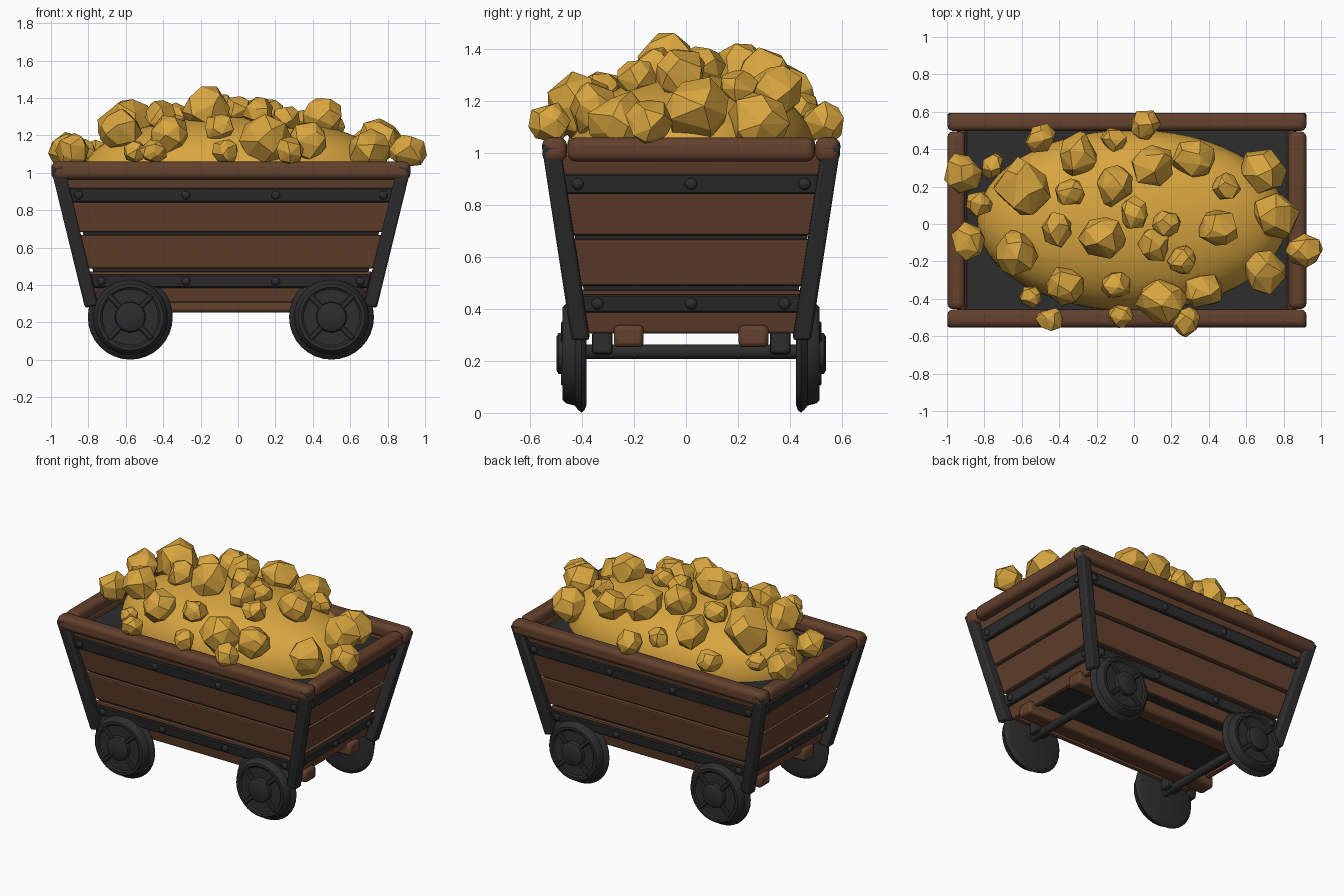
import bpy, bmesh, math, random
from mathutils import Vector, Matrix

if "Cube" in bpy.data.objects:
    bpy.data.objects.remove(bpy.data.objects["Cube"])

random.seed(4)
CX, CY = -0.038, 0.02          # cart centre


def material(name, rgb):
    m = bpy.data.materials.new(name)
    m.diffuse_color = (*rgb, 1)
    m.use_nodes = True
    m.node_tree.nodes["Principled BSDF"].inputs["Base Color"].default_value = m.diffuse_color
    return m


WOOD = material("brown_wood", (0.125, 0.052, 0.026))
IRON = material("dark_iron", (0.026, 0.026, 0.027))
GOLD = material("gold_ore", (0.69, 0.38, 0.05))


def finish(bm, name, mat, bevel=0, segments=1, smooth=None, offset=True):
    if offset:
        bmesh.ops.translate(bm, vec=(CX, CY, 0), verts=bm.verts)
    bmesh.ops.recalc_face_normals(bm, faces=bm.faces)
    me = bpy.data.meshes.new(name)
    bm.to_mesh(me)
    bm.free()
    ob = bpy.data.objects.new(name, me)
    bpy.context.collection.objects.link(ob)
    me.materials.append(mat)
    if bevel:
        b = ob.modifiers.new("bevel", 'BEVEL')
        b.width, b.segments = bevel, segments
    if smooth:
        bpy.ops.object.select_all(action='DESELECT')
        ob.select_set(True)
        bpy.context.view_layer.objects.active = ob
        bpy.ops.object.shade_smooth_by_angle(angle=math.radians(smooth))
    return ob


def hexa(name, corners, mat, **kw):
    """Box from 4 bottom and 4 top corners."""
    bm = bmesh.new()
    v = [bm.verts.new(c) for c in corners]
    for f in ((0, 1, 2, 3), (4, 5, 6, 7), (0, 1, 5, 4), (1, 2, 6, 5), (2, 3, 7, 6), (3, 0, 4, 7)):
        bm.faces.new([v[i] for i in f])
    return finish(bm, name, mat, **kw)


def box(name, c, s, mat, **kw):
    bm = bmesh.new()
    bmesh.ops.create_cube(bm, size=1, matrix=Matrix.Translation(c) @ Matrix.Diagonal((*s, 1)))
    return finish(bm, name, mat, **kw)


# Sloping wall planes: half width in x and y at height z
def hx(z):
    return 0.71 + (z - 0.3) * 0.268


def hy(z):
    return 0.405 + (z - 0.3) * 0.165


def slab(name, axis, s, z0, z1, inner, outer, mat, **kw):
    """Strip lying on one sloping wall between two heights."""
    pts = []
    for z in (z0, z1):
        along, out = (hx(z), hy(z)) if axis == 'y' else (hy(z), hx(z))
        for a, o in ((-along, out - inner), (along, out - inner), (along, out + outer), (-along, out + outer)):
            pts.append((a, s * o, z) if axis == 'y' else (s * o, a, z))
    return hexa(name, pts, mat, **kw)


# Dark inner body
hexa("inner_body", [(sx * (hx(z) - .02), sy * (hy(z) - .02), z) for z in (.325, .955)
                    for sx, sy in ((-1, -1), (1, -1), (1, 1), (-1, 1))], IRON)

# Planks, iron bands and rivets on all four walls
for axis, side in (('y', -1), ('y', 1), ('x', -1), ('x', 1)):
    for z0, z1 in ((.305, .472), (.488, .668), (.682, .845), (.858, .99)):
        slab("wall_plank", axis, side, z0, z1, .03, random.uniform(0, .008), WOOD, bevel=.01, segments=2)
    for zc, h in ((.88, .038), (.42, .035)):
        slab("iron_band", axis, side, zc - h, zc + h, .01, .022, IRON, bevel=.006)
        if axis == 'y':
            end = hx(zc) - .05
            spots = (-end, -.24, .24, end)
        else:
            end = hy(zc) - .065
            spots = (-end, 0, end)
        for a in spots:
            o = side * ((hy(zc) if axis == 'y' else hx(zc)) + .022)
            p = (a, o, zc) if axis == 'y' else (o, a, zc)
            flat = (1, .75, 1, 1) if axis == 'y' else (.75, 1, 1, 1)
            bm = bmesh.new()
            bmesh.ops.create_icosphere(bm, subdivisions=2, radius=.024,
                                       matrix=Matrix.Translation(p) @ Matrix.Diagonal(flat))
            finish(bm, "rivet", IRON, smooth=40)

# Corner posts
for sx in (-1, 1):
    for sy in (-1, 1):
        pts = []
        for x, y, z in ((.745, .425, .285), (.928, .54, 1.035)):
            for dx, dy in ((-1, -1), (1, -1), (1, 1), (-1, 1)):
                pts.append((sx * x + dx * .035, sy * y + dy * .035, z + .008 * sx * -dx))
        hexa("corner_post", pts, IRON, bevel=.012, segments=2, smooth=40)

# Rim rails
for s in (-1, 1):
    box("long_rim_rail", (0, s * .525, 1.012), (1.92, .095, .095), WOOD, bevel=.03, segments=3, smooth=40)
    box("short_rim_rail", (s * .912, 0, 1.012), (.095, .95, .092), WOOD, bevel=.03, segments=3, smooth=40)
    box("floor_beam", (0, s * .24, .295), (1.5, .115, .085), WOOD, bevel=.018, segments=2, smooth=40)

# Axles, bearings and wheels
PROFILE = ((0, 0), (.195, 0), (.218, .008), (.227, .02), (.215, .034), (.2, .045),
           (.192, .078), (.178, .092), (.16, .092), (.15, .084), (.082, .084),
           (.078, .108), (.065, .116), (0, .116))
for wx in (-.538, .538):
    bm = bmesh.new()
    bmesh.ops.create_cone(bm, cap_ends=True, segments=16, radius1=.027, radius2=.027, depth=.84,
                          matrix=Matrix.Translation((wx, 0, .235)) @ Matrix.Rotation(math.pi / 2, 4, 'X'))
    finish(bm, "axle", IRON, smooth=40)
    for s in (-1, 1):
        box("axle_bearing", (wx, s * .342, .27), (.11, .08, .09), IRON, bevel=.015, segments=2)
        bm = bmesh.new()
        vs = [bm.verts.new((wx + r, s * (.402 + d), .228)) for r, d in PROFILE]
        es = [bm.edges.new(p) for p in zip(vs, vs[1:])]
        bmesh.ops.spin(bm, geom=vs + es, cent=(wx, 0, .228), axis=(0, 1, 0), angle=math.tau, steps=32)
        bmesh.ops.remove_doubles(bm, verts=bm.verts, dist=1e-4)
        finish(bm, "wheel", IRON, smooth=35)
        bm = bmesh.new()
        for k in range(4):
            a = math.pi / 4 + k * math.pi / 2
            m = (Matrix.Translation((wx, s * .488, .228)) @ Matrix.Rotation(a, 4, 'Y')
                 @ Matrix.Translation((.115, 0, 0)) @ Matrix.Diagonal((.1, .026, .03, 1)))
            bmesh.ops.create_cube(bm, size=1, matrix=m)
        finish(bm, "wheel_spokes", IRON, bevel=.006)

# Smooth gold mound
MX, MY, MW, ML, MZ, MH = -.01, .02, .83, .485, .93, .37
bm = bmesh.new()
bmesh.ops.create_uvsphere(bm, u_segments=48, v_segments=32, radius=1)
for v in bm.verts:
    z = v.co.z
    v.co = (MX + v.co.x * MW, MY + v.co.y * ML, MZ + (MH * z ** .75 if z > 0 else .2 * z))
finish(bm, "gold_mound", GOLD, smooth=60, offset=False)

# Faceted nuggets: x, y, radius; the height follows the mound
NUGGETS = ((-.91, .27, .11), (-.76, .31, .065), (-.83, .11, .075), (-.88, -.10, .1), (-.6, .19, .16),
           (-.63, -.15, .12), (-.5, .46, .08), (-.3, .37, .115), (-.34, .17, .08), (-.41, -.03, .09),
           (-.37, -.33, .11), (-.55, -.39, .06), (-.45, -.51, .07), (-.17, -.07, .125), (-.1, .21, .11),
           (-.11, .45, .07), (.06, .53, .085), (.1, .31, .12), (.32, .35, .11), (0, .06, .085),
           (.17, 0, .08), (.11, -.11, .09), (.26, -.19, .08), (.45, -.02, .115), (.49, .2, .075),
           (.69, .28, .125), (.76, .04, .13), (.91, -.14, .095), (.7, -.25, .12), (.37, -.36, .105),
           (.15, -.41, .13), (-.1, -.33, .08), (-.07, -.49, .07), (.28, -.52, .08))
for x, y, r in NUGGETS:
    d = max(0, 1 - ((x - MX) / MW) ** 2 - ((y - MY) / ML) ** 2)
    z = max(1.115, MZ + MH * d ** .36 + .4 * r)
    rot = Matrix.Rotation(random.uniform(0, 6.28), 3, 'Z') @ Matrix.Rotation(random.uniform(-.6, .6), 3, 'X')
    bm = bmesh.new()
    n = 20
    for i in range(n):
        h = 1 - 2 * (i + .5) / n
        a = i * 2.39996 + random.uniform(-.35, .35)
        w = math.sqrt(1 - h * h)
        p = Vector((w * math.cos(a) * 1.08, w * math.sin(a) * .95, h)) * random.uniform(.88, 1.08) * r
        bm.verts.new(rot @ p + Vector((x, y, z)))
    bmesh.ops.convex_hull(bm, input=bm.verts)
    finish(bm, "gold_nugget", GOLD, offset=False)
